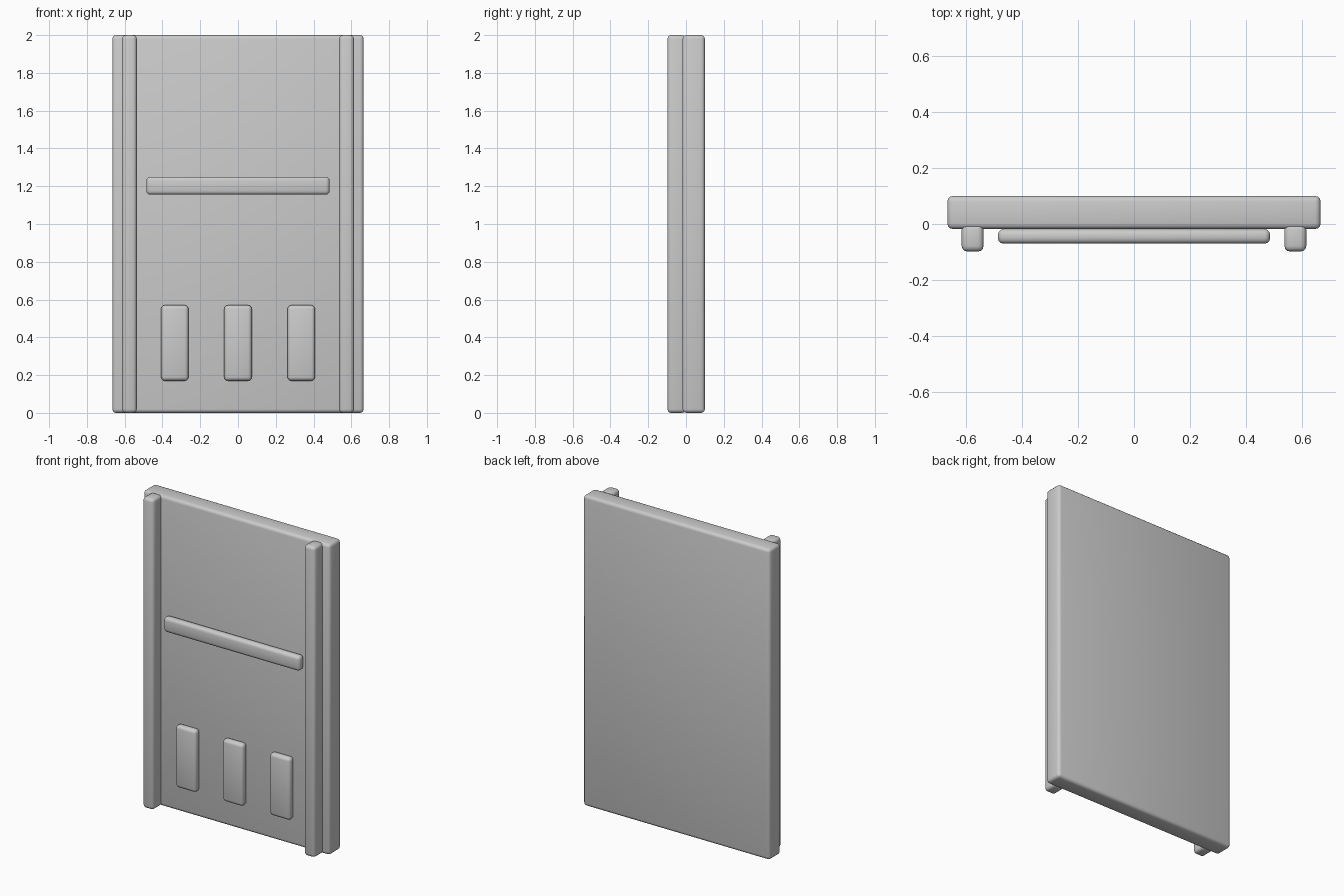
import bpy

# Remove the default cube
cube = bpy.data.objects.get("Cube")
if cube:
    bpy.data.objects.remove(cube, do_unlink=True)

# Single grey finish
grey = bpy.data.materials.new("plain_grey")
grey.use_nodes = True
colour = (0.6, 0.6, 0.6, 1)
grey.diffuse_color = colour
grey.node_tree.nodes["Principled BSDF"].inputs["Base Color"].default_value = colour


def rounded_box(name, x, y, z, bevel=0.02):
    """Box between (min, max) pairs on each axis, with rounded edges."""
    spans = (x, y, z)
    bpy.ops.mesh.primitive_cube_add(size=1, location=[(a + b) / 2 for a, b in spans])
    ob = bpy.context.object
    ob.name = name
    ob.scale = [b - a for a, b in spans]
    bpy.ops.object.transform_apply(location=False, rotation=False, scale=True)
    mod = ob.modifiers.new("Rounded edges", 'BEVEL')
    mod.width = bevel
    mod.segments = 3
    bpy.ops.object.modifier_apply(modifier=mod.name)
    bpy.ops.object.shade_smooth_by_angle()
    ob.data.materials.append(grey)
    return ob


# Main slab
rounded_box("panel", (-0.665, 0.665), (-0.018, 0.1), (0, 2))

# Upright rails along both sides of the front
for side, x in (("right", -0.575), ("left", 0.575)):
    rounded_box(f"{side}_rail", (x - 0.039, x + 0.039), (-0.098, 0.0), (0, 2))

# Horizontal bar across the middle
rounded_box("cross_bar", (-0.485, 0.485), (-0.07, -0.018), (1.155, 1.25))

# Row of three raised plates near the foot
for side, x in (("right", -0.335), ("middle", 0), ("left", 0.335)):
    rounded_box(f"{side}_plate", (x - 0.073, x + 0.073), (-0.058, -0.008), (0.17, 0.57))
